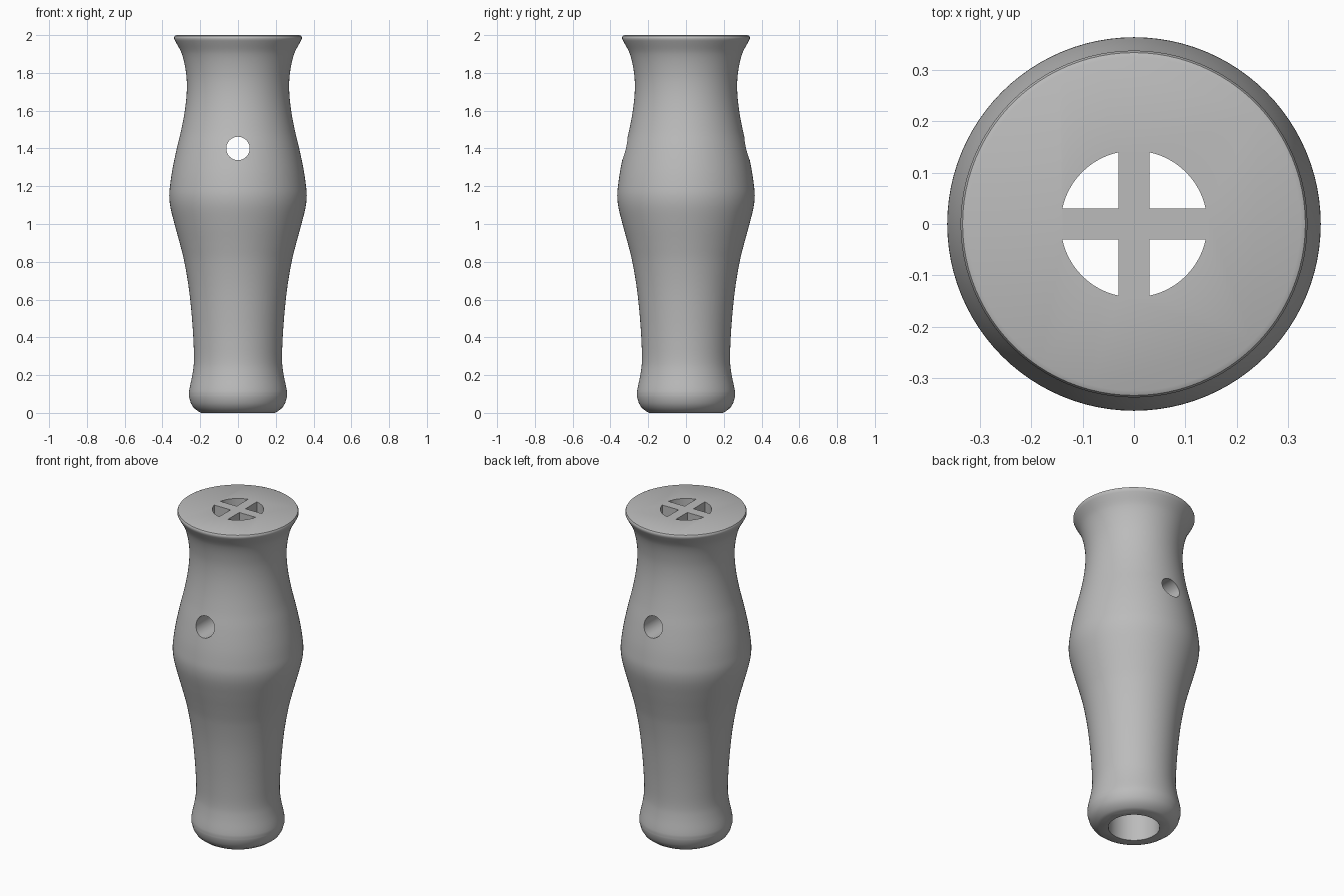
import bpy, bmesh, math
from mathutils import Vector, Matrix

cube = bpy.data.objects.get("Cube")
if cube:
    bpy.data.objects.remove(cube, do_unlink=True)

SEGMENTS = 96
BORE_R, SIDE_HOLE_R, SIDE_HOLE_Z = 0.143, 0.062, 1.4
BAR_WIDTH, BAR_DEPTH = 0.06, 0.1

grey = bpy.data.materials.new("plain grey")
grey.use_nodes = True
grey.diffuse_color = (0.5, 0.5, 0.5, 1)
grey.node_tree.nodes["Principled BSDF"].inputs["Base Color"].default_value = (0.5, 0.5, 0.5, 1)


def new_object(name, bm):
    bmesh.ops.recalc_face_normals(bm, faces=bm.faces)
    mesh = bpy.data.meshes.new(name)
    bm.to_mesh(mesh)
    bm.free()
    mesh.materials.append(grey)
    obj = bpy.data.objects.new(name, mesh)
    bpy.context.collection.objects.link(obj)
    return obj


def rod(name, radius, length, matrix):
    bm = bmesh.new()
    bmesh.ops.create_cone(bm, cap_ends=True, segments=64, radius1=radius,
                          radius2=radius, depth=length, matrix=matrix)
    return new_object(name, bm)


def box(name, size, centre):
    bm = bmesh.new()
    bmesh.ops.create_cube(bm, size=1, matrix=Matrix.Translation(centre) @ Matrix.Diagonal((*size, 1)))
    return new_object(name, bm)


def cut(target, cutter):
    mod = target.modifiers.new("cut", 'BOOLEAN')
    mod.operation, mod.solver, mod.object = 'DIFFERENCE', 'EXACT', cutter
    bpy.context.view_layer.objects.active = target
    bpy.ops.object.modifier_apply(modifier=mod.name)
    bpy.data.objects.remove(cutter, do_unlink=True)


def smooth_path(points, steps=5):
    # Curve through the points, with slopes taken from their neighbours
    pts = [Vector(p) for p in points]
    n = len(pts) - 1
    slope = [(pts[min(i + 1, n)].x - pts[max(i - 1, 0)].x) /
             (pts[min(i + 1, n)].y - pts[max(i - 1, 0)].y) for i in range(n + 1)]
    path = []
    for i in range(n):
        a, b = pts[i], pts[i + 1]
        h = b.y - a.y
        for k in range(steps):
            t = k / steps
            r = ((1 + 2 * t) * (1 - t) ** 2 * a.x + t * (1 - t) ** 2 * h * slope[i]
                 + t * t * (3 - 2 * t) * b.x + t * t * (t - 1) * h * slope[i + 1])
            path.append((r, a.y + h * t))
    return path + [tuple(pts[-1])]


# Handle silhouette (radius, height): rounded foot, slim grip, belly, flared rim
foot = [(0.195, 0), (0.21, 0.008), (0.235, 0.027), (0.25, 0.052)]
grip = [(0.259, 0.085), (0.259, 0.115), (0.242, 0.2), (0.234, 0.26), (0.234, 0.34),
        (0.242, 0.48), (0.259, 0.65), (0.284, 0.8), (0.306, 0.89), (0.336, 1.0),
        (0.358, 1.09), (0.364, 1.15), (0.359, 1.21), (0.347, 1.29), (0.324, 1.4),
        (0.3, 1.5), (0.28, 1.61), (0.271, 1.71), (0.275, 1.8), (0.297, 1.9),
        (0.333, 1.97)]
rim = [(0.338, 1.98), (0.338, 1.988), (0.334, 1.996), (0.325, 2.0)]
profile = foot + smooth_path(grip) + rim

# Turned body
bm = bmesh.new()
rings = [[bm.verts.new((r * math.cos(a), r * math.sin(a), z))
          for a in (math.tau * i / SEGMENTS for i in range(SEGMENTS))] for r, z in profile]
for low, high in zip(rings, rings[1:]):
    for i in range(SEGMENTS):
        j = (i + 1) % SEGMENTS
        bm.faces.new((low[i], low[j], high[j], high[i]))
bm.faces.new(rings[0])
bm.faces.new(rings[-1])
handle = new_object("handle", bm)

# Long bore, leaving a crossed pair of bars at the top
bore = rod("bore_cutter", BORE_R, 2.2, Matrix.Translation((0, 0, 1)))
bar_z = 2.2 - BAR_DEPTH
for size in ((BAR_WIDTH, 1, 0.4), (1, BAR_WIDTH, 0.4)):
    cut(bore, box("bar_cutter", size, (0, 0, bar_z)))
cut(handle, bore)

# Cross hole from front to back
cut(handle, rod("side_hole_cutter", SIDE_HOLE_R, 1,
                Matrix.Translation((0, 0, SIDE_HOLE_Z)) @ Matrix.Rotation(math.pi / 2, 4, 'X')))

bpy.ops.object.select_all(action='DESELECT')
handle.select_set(True)
bpy.context.view_layer.objects.active = handle
bpy.ops.object.shade_smooth_by_angle(angle=math.radians(35))
